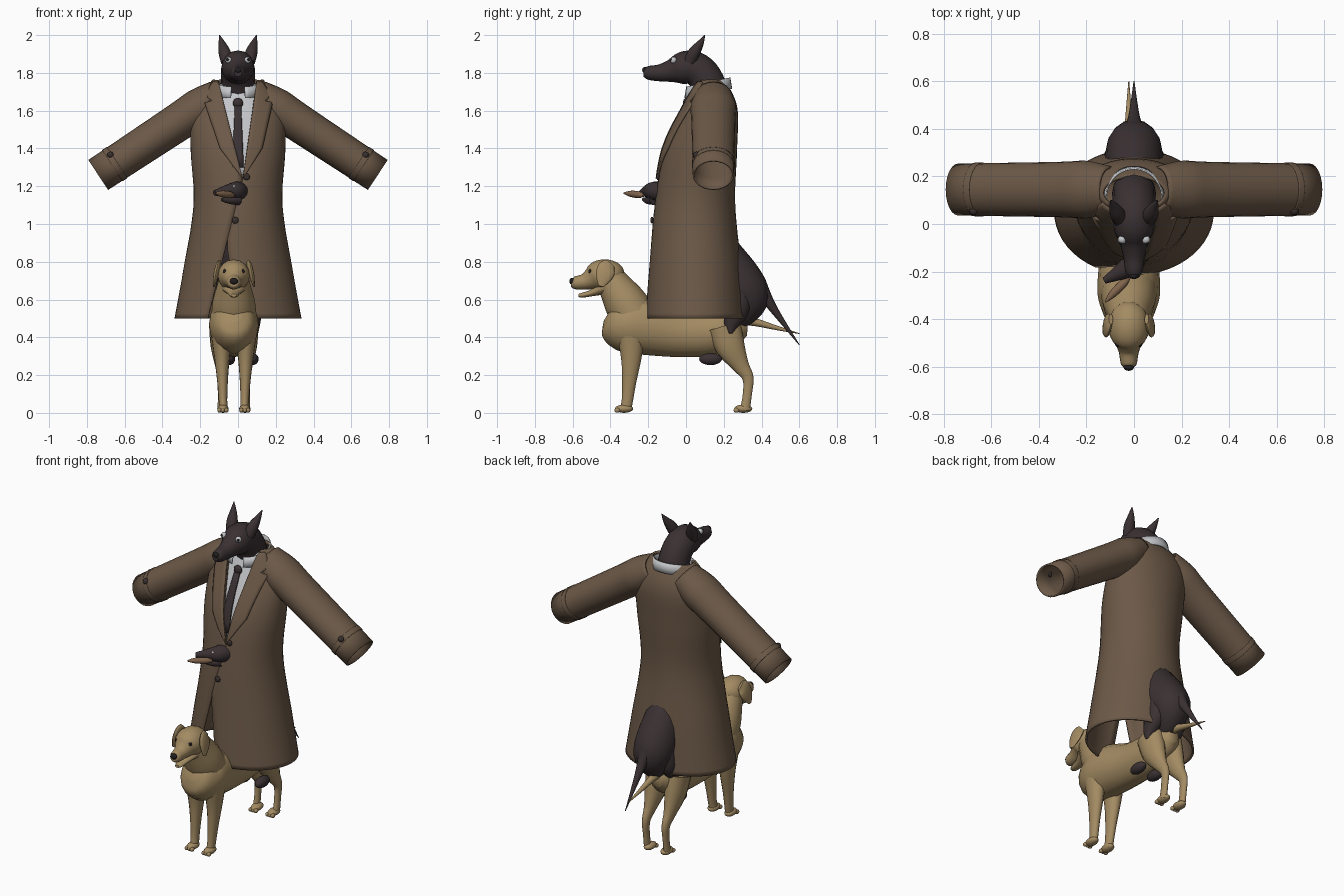
import bpy, math
from mathutils import Vector

if "Cube" in bpy.data.objects:
    bpy.data.objects.remove(bpy.data.objects["Cube"])

SIDES = {"left": 1, "right": -1}


def material(name, *rgb):
    mat = bpy.data.materials.new(name)
    mat.use_nodes = True
    mat.diffuse_color = (*rgb, 1)
    shader = next(n for n in mat.node_tree.nodes if n.type == 'BSDF_PRINCIPLED')
    shader.inputs["Base Color"].default_value = (*rgb, 1)
    return mat


COAT = material("brown_wool", .15, .1, .064)
TAN = material("tan_fur", .37, .26, .125)
DARK = material("dark_fur", .042, .03, .032)
BLACK = material("black_nose", .015, .013, .014)
SHIRT = material("pale_shirt", .55, .56, .58)
STICK = material("stick_brown", .22, .13, .075)
BUTTON = material("dark_button", .04, .03, .028)


def smooth(obj):
    bpy.ops.object.select_all(action='DESELECT')
    obj.select_set(True)
    bpy.context.view_layer.objects.active = obj
    bpy.ops.object.shade_smooth_by_angle(angle=math.radians(45))


def finish(name, verts, faces, mat, thickness):
    mesh = bpy.data.meshes.new(name)
    mesh.from_pydata([tuple(v) for v in verts], [], faces)
    mesh.materials.append(mat)
    obj = bpy.data.objects.new(name, mesh)
    bpy.context.collection.objects.link(obj)
    if thickness:
        shell = obj.modifiers.new("thickness", 'SOLIDIFY')
        shell.thickness, shell.offset = thickness, 0
    smooth(obj)


def spline(points, steps=4):
    """Smooth curve through tuples of any length."""
    pts = [Vector(p) for p in points]
    out = []
    for a, b, c, d in zip(pts[:1] + pts, pts, pts[1:], pts[2:] + pts[-1:]):
        for k in range(steps):
            t = k / steps
            cubic = 3 * (b - c) + d - a
            square = 2 * a - 5 * b + 4 * c - d
            out.append(b + (c - a + (square + cubic * t) * t) * t / 2)
    return out + pts[-1:]


def tube(name, points, mat, wide=1, side=(1, 0, 0), sides=16, thickness=0):
    """Loft ellipses along (x, y, z, radius); wide scales the radius along side."""
    rings = spline(points)
    centres = [ring.xyz for ring in rings]
    verts, faces = [], []
    for ring, before, after in zip(rings, centres[:1] + centres, centres[1:] + centres[-1:]):
        along = (after - before).normalized()
        across = Vector(side)
        across = (across - along * across.dot(along)).normalized()
        up = along.cross(across)
        for k in range(sides):
            turn = math.tau * k / sides
            verts.append(ring.xyz + ring.w * (across * wide * math.cos(turn) + up * math.sin(turn)))
    for start in range(0, len(verts) - sides, sides):
        for k in range(sides):
            j = start + (k + 1) % sides
            k += start
            faces.append((k, j, j + sides, k + sides))
    if not thickness:
        faces.append(tuple(reversed(range(sides))))
        faces.append(tuple(range(len(verts) - sides, len(verts))))
    finish(name, verts, faces, mat, thickness)


def limb(name, x, points, mat, wide=1, x_end=None):
    """Tube through (y, z, radius) points, with x fixed or drifting to x_end."""
    drift = 0 if x_end is None else (x_end - x) / (len(points) - 1)
    tube(name, [(x + drift * i, *p) for i, p in enumerate(points)], mat, wide)


def sheet(name, heights, columns, point, mat, thickness):
    """Grid of point(u, z) for u from 0 to 1 at each height."""
    row = columns + 1
    verts = [point(k / columns, z) for z in heights for k in range(row)]
    faces = [(i + k, i + k + 1, i + k + 1 + row, i + k + row)
             for i in range(0, len(verts) - row, row) for k in range(columns)]
    finish(name, verts, faces, mat, thickness)


def ball(name, location, size, mat, stretch=(1, 1, 1)):
    bpy.ops.mesh.primitive_uv_sphere_add(segments=16, ring_count=10, location=location)
    obj = bpy.context.object
    obj.name = name
    obj.scale = Vector(stretch) * size
    obj.data.materials.append(mat)
    smooth(obj)


def between(a, b, u):
    return a + (b - a) * u


def steps(low, high, count):
    return [between(low, high, i / count) for i in range(count + 1)]


# Coat sections: height, half width, front, back
sections = spline([(.5, .33, -.21, .31), (.75, .285, -.19, .29), (1.1, .23, -.16, .255),
                   (1.4, .245, -.11, .265), (1.62, .235, -.01, .265), (1.76, .13, .06, .2)], 6)


def section(z):
    for a, b in zip(sections, sections[1:]):
        if z <= b.x:
            break
    here = a.lerp(b, min(1, max(0, (z - a.x) / (b.x - a.x))))
    return here.y, (here.z + here.w) / 2, (here.w - here.z) / 2


def on_coat(x, z, lift=0):
    width, middle, depth = section(z)
    return x, middle - lift - depth * math.sqrt(max(0, 1 - (x / width) ** 2)), z


def edges(z):
    """Right and left edges of the front opening: flared hem, slanted seam, neckline."""
    hem, seam, neck = max(0, .9 - z), min(.34, max(0, z - .9)), max(0, z - 1.24)
    middle = seam / 4 - .06
    return middle - hem / 4 - neck / 4, middle + hem / 7 + neck / 7


def coat_point(u, z):
    width, middle, depth = section(z)
    right, left = [math.asin(x / width) for x in edges(z)]
    turn = between(left, right + math.tau, u)
    return width * math.sin(turn), middle - depth * math.cos(turn), z


sheet("coat_body", [s.x for s in sections], 48, coat_point, COAT, .012)

# Lapels, widening to a notch and a collar tip
lapel = {1.24: 0, 1.4: .08, 1.64: .1, 1.65: .06, 1.68: .09, 1.75: .03}
corners = list(lapel)
lapel_heights = [between(a, b, k / 4) for a, b in zip(corners, corners[1:]) for k in range(4)] + corners[-1:]
for word, s in SIDES.items():
    def lapel_point(u, z):
        low = max(c for c in corners[:-1] if c <= z)
        high = corners[corners.index(low) + 1]
        breadth = between(lapel[low], lapel[high], (z - low) / (high - low))
        return on_coat(edges(z)[s > 0] + s * u * breadth, z, .014)

    sheet(word + "_lapel", lapel_heights, 5, lapel_point, COAT, .012)

    # Sleeve with cuff band and button
    def arm(x, radius):
        return s * x, .145, 1.748 - .66 * x, radius

    tube(word + "_sleeve", [arm(.1, .08), arm(.2, .1), arm(.32, .096), arm(.74, .09)],
         COAT, 1.16, (0, 1, 0), 24, .01)
    tube(word + "_cuff_band", [arm(.64, .096), arm(.665, .096)], COAT, 1.16, (0, 1, 0), 24, .006)
    ball(word + "_cuff_button", (s * .675, .055, 1.365), .018, BUTTON)

for word, x, z in (("upper", .045, 1.25), ("lower", -.015, 1.02)):
    ball(word + "_button", on_coat(x, z, .012), .018, BUTTON, (1, .5, 1))


# Shirt, collar and tie
def shirt_point(u, z):
    right, left = edges(z)
    return on_coat(between(right - .02, left + .02, u), z, -.018)


def collar_point(u, z):
    turn = between(.3, math.tau - .3, u)
    radius = .125 - (z - 1.7) / 6
    return radius * math.sin(turn), .115 - radius * math.cos(turn), z - .025 * math.cos(turn)


def tie_point(u, z):
    return on_coat((2 * u - 1) * (.03 - (z - 1.3) / 25), z)


sheet("shirt_front", steps(1.26, 1.74, 8), 10, shirt_point, SHIRT, .006)
sheet("shirt_collar", steps(1.69, 1.75, 2), 32, collar_point, SHIRT, .006)
sheet("tie", steps(1.3, 1.63, 6), 4, tie_point, DARK, .012)
ball("tie_knot", on_coat(0, 1.64), .027, DARK, (1, .6, 1))

# Dark dog: head, rump and tail
limb("dark_head", 0, [(-.225, 1.8, .02), (-.2, 1.8, .036), (-.14, 1.8, .045), (-.08, 1.81, .06),
                      (-.03, 1.822, .083), (.03, 1.83, .088), (.09, 1.79, .09), (.13, 1.7, .092),
                      (.13, 1.6, .09)], DARK)
ball("dark_nose", (0, -.218, 1.815), .02, BLACK, (1, .7, .8))
limb("dark_rump", 0, [(.12, 1, .07), (.19, .83, .115), (.28, .69, .13), (.32, .61, .12),
                      (.29, .52, .08), (.25, .46, .03)], DARK, .93)
limb("dark_tail", 0, [(.4, .65, .04), (.45, .57, .025), (.52, .47, .013), (.6, .36, .002)], DARK)
for word, s in SIDES.items():
    limb(word + "_pointed_ear", s * .058, [(.02, 1.86, .033), (.045, 1.91, .032), (.075, 1.955, .019),
                                           (.1, 2, .002)], DARK, 1, s * .098)
    ball(word + "_pale_eye", (s * .05, -.066, 1.867), .018, SHIRT)
    ball(word + "_pupil", (s * .056, -.08, 1.87), .008, BLACK)
    limb(word + "_dark_haunch", s * .06, [(.28, .68, .06), (.27, .56, .07), (.24, .47, .04),
                                          (.235, .42, .01)], DARK, .8, s * .1)
    ball(word + "_dark_foot", (.015 + s * .062, .13, .285), .032, DARK, (1, 1.9, 1))

# Small head poking through the coat, with a stick
tube("small_head", [(.02, -.09, 1.17, .05), (-.01, -.165, 1.175, .05), (-.045, -.195, 1.175, .038),
                    (-.125, -.238, 1.165, .014)], DARK)
tube("small_jaw", [(0, -.17, 1.13, .03), (-.04, -.2, 1.125, .02), (-.085, -.225, 1.13, .01)], DARK)
ball("small_eye", (-.022, -.215, 1.197), .008, SHIRT)
tube("stick", [(-.02, -.225, 1.15, .007), (-.045, -.25, 1.155, .018), (-.09, -.295, 1.16, .016),
               (-.12, -.328, 1.163, .004)], STICK)

# Tan dog: body, neck, head and tail
X = -.022
limb("tan_body", X, [(-.41, .53, .05), (-.385, .515, .11), (-.32, .475, .15), (-.22, .46, .153),
                     (-.05, .425, .13), (.1, .42, .12), (.2, .44, .11), (.28, .45, .085),
                     (.325, .45, .04)], TAN, .85)
limb("tan_neck", X, [(-.27, .5, .12), (-.325, .59, .112), (-.375, .67, .09), (-.41, .73, .073)], TAN)
limb("tan_head", X, [(-.605, .69, .018), (-.59, .688, .033), (-.54, .694, .042), (-.505, .707, .057),
                     (-.47, .722, .08), (-.42, .728, .084), (-.37, .715, .07), (-.345, .7, .03)], TAN)
limb("tan_jaw", X, [(-.57, .622, .008), (-.55, .623, .013), (-.5, .635, .018), (-.44, .66, .035)], TAN, 1.8)
ball("tan_nose", (X, -.603, .697), .02, BLACK, (1.1, .75, .9))
limb("tan_tail", X, [(.27, .5, .035), (.36, .482, .022), (.48, .45, .012), (.6, .42, .002)], TAN)
for word, s in SIDES.items():
    ball(word + "_tan_eye", (X + s * .046, -.505, .75), .012, BLACK)
    limb(word + "_floppy_ear", X + s * .075, [(-.4, .79, .03), (-.42, .765, .048), (-.435, .72, .044),
                                              (-.45, .67, .014)], TAN, .3, X + s * .107)
    # Legs, paws and toes
    limb(word + "_front_leg", X + s * .065, [(-.29, .44, .08), (-.29, .29, .054), (-.3, .17, .038),
                                             (-.31, .07, .03), (-.32, .015, .03)], TAN, .75, X + s * .055)
    limb(word + "_hind_leg", X + s * .068, [(.2, .46, .09), (.235, .35, .078), (.29, .25, .045),
                                            (.328, .185, .03), (.325, .1, .024), (.312, .015, .026)], TAN, .7)
    for part, y in (("front", -.328), ("hind", .303)):
        paw = Vector((X + s * .058, y, .022))
        ball(f"{word}_{part}_paw", paw, .03, TAN, (1, 1.6, .73))
        for k in (-1, 0, 1):
            ball(f"{word}_{part}_toe", paw + Vector((k * .018, -.036, -.008)), .013, TAN, (.9, 1.2, 1))
